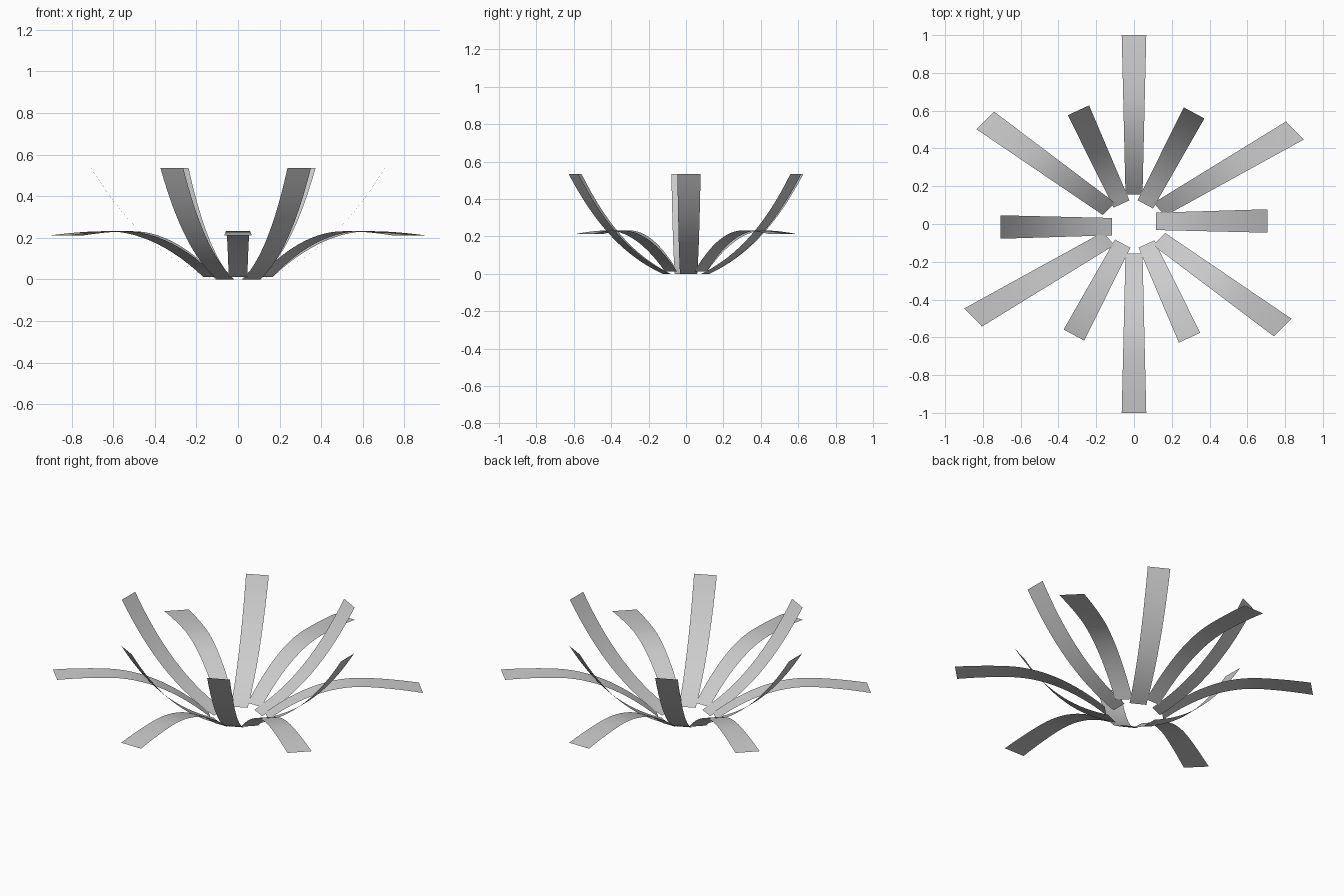
import bpy, bmesh, math
from mathutils import Vector

if "Cube" in bpy.data.objects:
    bpy.data.objects.remove(bpy.data.objects["Cube"])

N = 20


def outer_z(t):
    """Arching leaf: rises quickly, crests, then droops slightly."""
    if t < .64:
        return .012 + .22 * (1 - (1 - t / .64) ** 2)
    return .232 - .02 * ((t - .64) / .36) ** 1.8


def inner_z(t):
    """Upright leaf: steadily steepening curve."""
    return .535 * (.45 * t + .3 * t ** 2 + .25 * t ** 3)


def blade(name, start, tip, height, w0, w1, skew=0):
    """Single-sided leaf strip running from start to tip in plan view."""
    a, b = Vector((*start, 0)), Vector((*tip, 0))
    d = (b - a).normalized()
    side = Vector((-d.y, d.x, 0)) + d * skew
    bm = bmesh.new()
    prev = None
    for i in range(N + 1):
        t = i / N
        c = a.lerp(b, t) + Vector((0, 0, height(t)))
        h = side * (w0 + (w1 - w0) * t) / 2
        row = bm.verts.new(c - h), bm.verts.new(c + h)
        if prev:
            bm.faces.new((prev[0], row[0], row[1], prev[1])).smooth = True
        prev = row
    me = bpy.data.meshes.new(name)
    bm.to_mesh(me)
    bm.free()
    bpy.context.collection.objects.link(bpy.data.objects.new(name, me))


def polar(r, deg):
    return r * math.cos(math.radians(deg)), r * math.sin(math.radians(deg))


# Long arching outer leaves, each with an opposite partner
for base_deg, tip, skew in ((90, (0, 1), 0), (30, (.852, .495), -.26),
                            (-31, (.787, -.548), .17)):
    for s in (1, -1):
        x, y = polar(.155, base_deg)
        blade("outer_leaf", (s * x, s * y), (s * tip[0], s * tip[1]),
              outer_z, .09, .13, skew)

# Shorter upright inner leaves
for start, tip in (((.117, .014), (.706, .016)), ((.06, .104), (.318, .588)),
                   ((-.066, .106), (-.294, .602))):
    for s in (1, -1):
        blade("inner_leaf", (s * start[0], s * start[1]), (s * tip[0], s * tip[1]),
              inner_z, .092, .124)
